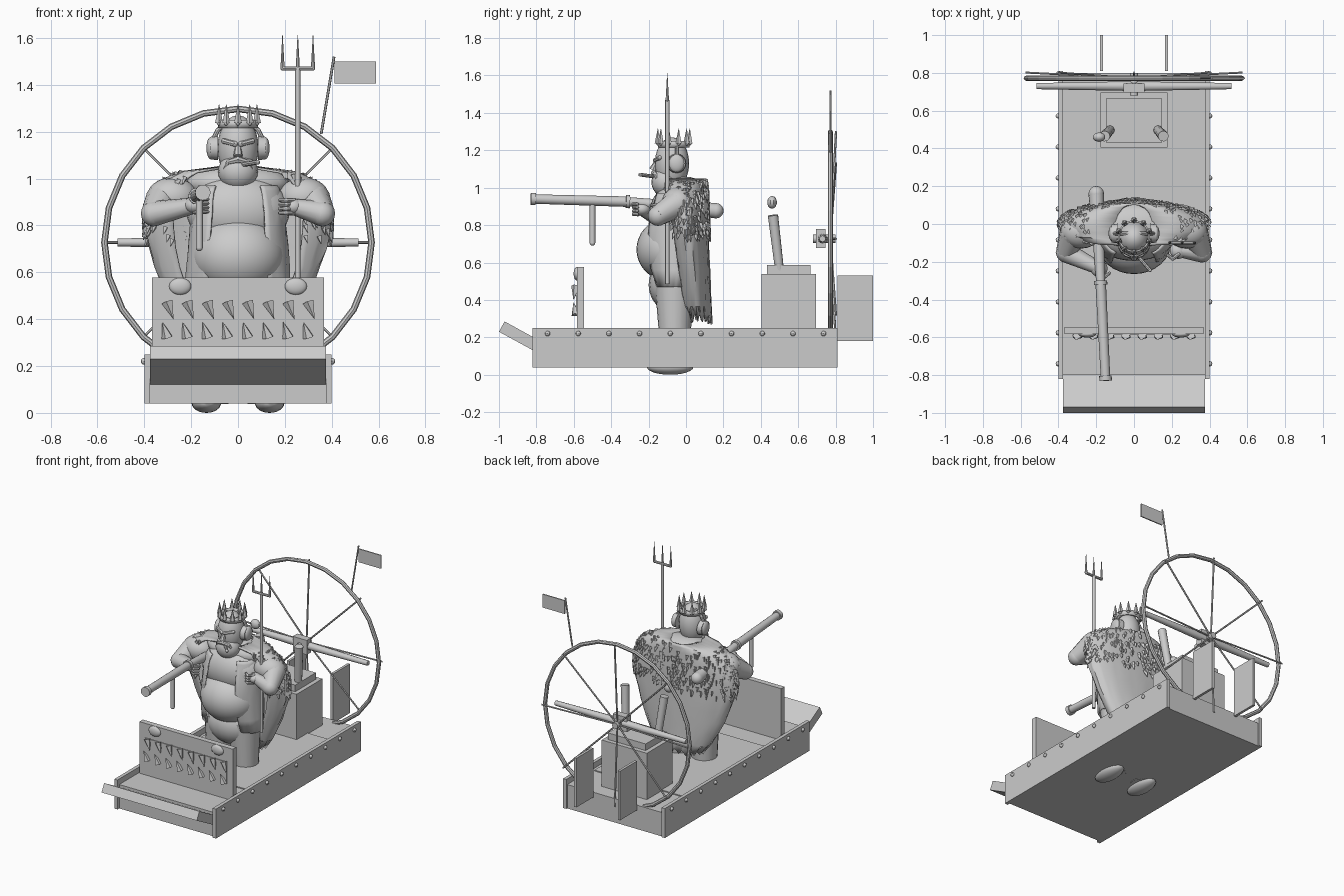
import bpy, bmesh, random
from math import sin, cos, pi, tau, sqrt, radians
from mathutils import Matrix, Vector

random.seed(4)
cube = bpy.data.objects.get("Cube")
if cube:
    bpy.data.objects.remove(cube, do_unlink=True)

shade = (.6, .6, .6, 1)
grey = bpy.data.materials.new("plain_grey")
grey.use_nodes = True
grey.diffuse_color = shade
grey.node_tree.nodes["Principled BSDF"].inputs["Base Color"].default_value = shade


def finish(name, bm, smooth=True):
    bmesh.ops.recalc_face_normals(bm, faces=bm.faces)
    mesh = bpy.data.meshes.new(name)
    bm.to_mesh(mesh)
    bm.free()
    mesh.materials.append(grey)
    if smooth:
        mesh.shade_smooth()
        mesh.set_sharp_from_angle(angle=radians(40))
    obj = bpy.data.objects.new(name, mesh)
    bpy.context.collection.objects.link(obj)
    return obj


def add_rod(bm, start, end, radius, tip, sides):
    start, end = Vector(start), Vector(end)
    turn = (end - start).to_track_quat('Z', 'Y').to_matrix().to_4x4()
    bmesh.ops.create_cone(bm, cap_ends=True, segments=sides, radius1=radius, radius2=tip,
                          depth=(end - start).length,
                          matrix=Matrix.Translation((start + end) / 2) @ turn)


def add_ball(bm, centre, size, sides):
    place = Matrix.Translation(centre) @ Matrix.Diagonal((*size, 1))
    bmesh.ops.create_uvsphere(bm, u_segments=sides, v_segments=sides // 2 + 2,
                              radius=1, matrix=place)


def rod(name, start, end, radius, tip=None, sides=12):
    bm = bmesh.new()
    add_rod(bm, start, end, radius, radius if tip is None else tip, sides)
    finish(name, bm)


def ball(name, centre, size, sides=20):
    bm = bmesh.new()
    add_ball(bm, centre, size, sides)
    finish(name, bm)


def tube(name, points, radius, tip=None, sides=12):
    """Jointed tube, tapering evenly, with a rounded joint at each point."""
    bm = bmesh.new()
    tip = radius if tip is None else tip
    last = len(points) - 1
    widths = [radius + (tip - radius) * i / last for i in range(last + 1)]
    for point, width in zip(points, widths):
        add_ball(bm, point, (width, width, width), sides)
    for i in range(last):
        add_rod(bm, points[i], points[i + 1], widths[i], widths[i + 1], sides)
    finish(name, bm)


def prism(name, profile, half, x=0):
    """Side profile (y, z) stretched to a half width on both sides of x."""
    bm = bmesh.new()
    face = bm.faces.new([bm.verts.new((x - half, y, z)) for y, z in profile])
    new = bmesh.ops.extrude_face_region(bm, geom=[face])["geom"]
    bmesh.ops.translate(bm, vec=(2 * half, 0, 0),
                        verts=[v for v in new if isinstance(v, bmesh.types.BMVert)])
    finish(name, bm, False)


def box(name, half, front, back, bottom, top, x=0):
    prism(name, [(front, bottom), (back, bottom), (back, top), (front, top)], half, x)


def drape(name, rule, arc, rows, columns=40, jitter=0, hem=0):
    """Cloth around the body, open at the front; rule(t, angle) gives its points."""
    bm = bmesh.new()
    grid = []
    for k in range(rows + 1):
        line = []
        for i in range(columns + 1):
            point = rule((k / rows) ** 1.5, arc * (2 * i / columns - 1))
            point.xy *= 1 + random.uniform(-jitter, jitter)
            if k == rows:
                point.z += hem * (i % 3 + random.random())
            line.append(bm.verts.new(point))
        grid.append(line)
    for high, low in zip(grid, grid[1:]):
        for i in range(columns):
            bm.faces.new((high[i], high[i + 1], low[i + 1], low[i]))
    thick = finish(name, bm).modifiers.new("thickness", 'SOLIDIFY')
    thick.thickness = .01


def oval(angle, width, centre, depth, z):
    return Vector((width * sin(angle), centre + depth * cos(angle), z))


def cape_rule(t, angle):
    return oval(angle, .1 + 1.12 * sqrt(t) - 1.05 * t, .08 * t - .02, .13 - .05 * t, 1.05 - .78 * t)


def coat_rule(t, angle):
    return oval(angle, .17 + .06 * sqrt(t), -.06, .12 + .06 * sin(pi * t), .97 - t / 2)


def crown_rule(t, angle):
    return oval(angle, .085, -.065, .085, 1.25 - .035 * t)


# Hull, deck and bow
keel, deck, rim, beam = .04, .21, .25, .375
box("hull", beam, -.8, .8, keel, deck)
box("deck_panel", .35, -.4, .53, keel, deck + .007)
prism("bow_plate", [(-1, .23), (-.97, .285), (-.76, .17), (-.78, .11)], beam)
for side, s in (("left", 1), ("right", -1)):
    box(side + "_side_plate", .0125, -.82, .81, keel, rim, s * .3875)
    for i in range(10):
        ball(side + "_bolt", (s * .402, -.74 + i * .164, .22), (.013, .014, .014), 8)

# Front panel with lamps and teeth
box("front_panel", .368, -.583, -.545, deck, .577)
box("mouth_plate", .323, -.588, -.58, .32, .475)
for s in (1, -1):
    ball("lamp", (s * .247, -.583, .54), (.047, .018, .036))
for i in range(8):
    x = (i - 3.5) * .086
    for name, root, tip, lean in (("upper_tooth", .473, .4, .026), ("lower_tooth", .322, .388, -.022)):
        rod(name, (x, -.588, root), (x + lean, -.602, tip), .026, 0, 5)

# Engine, exhausts and rudders
box("engine_block", .178, .405, .695, deck, .54)
box("engine_cap", .148, .432, .665, .54, .587)
for s in (1, -1):
    rod("exhaust", (s * .125, .5, .56), (s * .155, .465, .853), .024, .028)
    box("rudder", .009, .81, 1, .18, .53, s * .172)
ball("exhaust_puff", (-.185, .46, .922), (.035, .026, .034), 10)

# Fan cage and propeller
hub = Vector((0, .772, .727))
bpy.ops.mesh.primitive_torus_add(major_segments=24, minor_segments=8, major_radius=.57,
                                 minor_radius=.014, location=hub, rotation=(pi / 2, 0, 0))
ring = bpy.context.object
ring.name = "cage_ring"
ring.data.materials.append(grey)
for i in range(8):
    rod("cage_spoke", hub, hub + Vector((0, .03, 0)) + .575 * oval(i * tau / 8, 1, 0, 0, cos(i * tau / 8)),
        .006, sides=6)
box("propeller_hub", .055, .695, .745, .677, .78)
rod("propeller_shaft", (0, .68, hub.z), (0, .8, hub.z), .022)
for s in (1, -1):
    rod("propeller_blade", (0, .73, hub.z), (s * .515, .73, hub.z), .027, .017, 10)

# Flag
rod("flag_pole", (.355, hub.y, 1.19), (.41, hub.y, 1.52), .006, sides=6)
box("flag", .088, hub.y - .004, hub.y + .004, 1.405, 1.5, .5)

# Legs, boots, torso and coat
for s in (1, -1):
    ball("boot", (s * .135, -.085, .042), (.063, .125, .042))
    rod("leg", (s * .11, -.06, keel), (s * .09, -.06, .52), .07, .11, 20)
ball("hips", (0, -.06, .48), (.18, .14, .15))
ball("belly", (0, -.09, .67), (.2, .175, .17), 32)
ball("chest", (0, -.06, .86), (.22, .135, .16), 32)
rod("neck", (0, -.05, .95), (0, -.06, 1.08), .075, .06)
drape("coat", coat_rule, radians(145), 8, jitter=.015)

# Cape with fur
spread = radians(135)
drape("cape", cape_rule, spread, 12, jitter=.02, hem=.02)
bm = bmesh.new()
for _ in range(400):
    angle = random.uniform(-spread, spread)
    root = cape_rule(random.uniform(.01, .4), angle)
    add_rod(bm, root, root + oval(angle, .012, 0, .012, -.032), .013, .001, 4)
finish("cape_fur", bm)
ball("fur_collar", (0, -.01, .98), (.22, .12, .08))

# Arms and hands
for s, hand in ((1, Vector((.235, -.14, .88))), (-1, Vector((-.185, -.235, .885)))):
    ball("shoulder", (s * .28, -.04, .92), (.11, .09, .085))
    tube("arm", [(s * .32, -.05, .91), (s * .36, -.15, .85), hand], .075, .034)
    ball("hand", hand, (.045, .045, .035))
    for i in range(4):
        knuckle = hand + Vector((0, -.02, .027 - i * .018))
        bend = knuckle + Vector((-s * .03, -.025, 0))
        tube("finger", [knuckle, bend, bend + Vector((-s * .025, .02, 0))], .011, .008, 8)

# Head, face and headphones
ball("head", (0, -.075, 1.13), (.088, .092, .14))
ball("beard", (0, -.11, 1.03), (.085, .075, .08))
rod("nose", (0, -.155, 1.145), (0, -.178, 1.095), .011, .02, 8)
for s in (1, -1):
    tube("moustache", [(0, -.172, 1.08), (s * .04, -.163, 1.07), (s * .06, -.15, 1.04)], .015, .008, 8)
    tube("brow", [(s * .012, -.165, 1.147), (s * .06, -.14, 1.16)], .012, sides=8)
    rod("ear_cup", (s * .085, -.05, 1.13), (s * .118, -.05, 1.13), .052, .048, 16)
    ball("ear_cap", (s * .115, -.05, 1.13), (.02, .042, .048))
arch = [i * pi / 10 for i in range(11)]
tube("headphone_band", [(.108 * cos(a), -.05, 1.14 + .11 * sin(a)) for a in arch], .01, sides=8)
tube("cigar", [(.025, -.175, 1.06), (.085, -.245, 1.07)], .01, sides=8)

# Crown
drape("crown_band", crown_rule, pi, 1)
for i in range(10):
    root = crown_rule(.4, i * tau / 10)
    rod("crown_spike", root, root + Vector((0, 0, .08)), .018, .001, 5)
    ball("crown_bead", root, (.01, .01, .01), 8)

# Shoulder gun with hanging stick
muzzle, grip, butt = Vector((-.15, -.83, .94)), Vector((-.177, -.3, .925)), Vector((-.2, .16, .877))
rod("gun_barrel", muzzle, grip, .025, .028, 16)
rod("gun_muzzle", muzzle, muzzle.lerp(grip, .05), .033, sides=16)
rod("gun_collar", grip.lerp(muzzle, .04), grip, .035, sides=16)
tube("gun_stock", [grip, grip.lerp(butt, .6), butt], .024, .041, 16)
tube("hanging_stick", [(-.165, -.5, .92), (-.165, -.5, .705)], .015)

# Trident
x, y, fork = .255, -.1, 1.47
rod("trident_shaft", (x, y, .485), (x, y, fork), .011)
tube("trident_bar", [(x - .065, y, fork), (x + .065, y, fork)], .009, sides=8)
for i in (-1, 0, 1):
    rod("trident_tine", (x + i * .065, y, fork), (x + i * .065, y, 1.612), .009, .001, 8)
